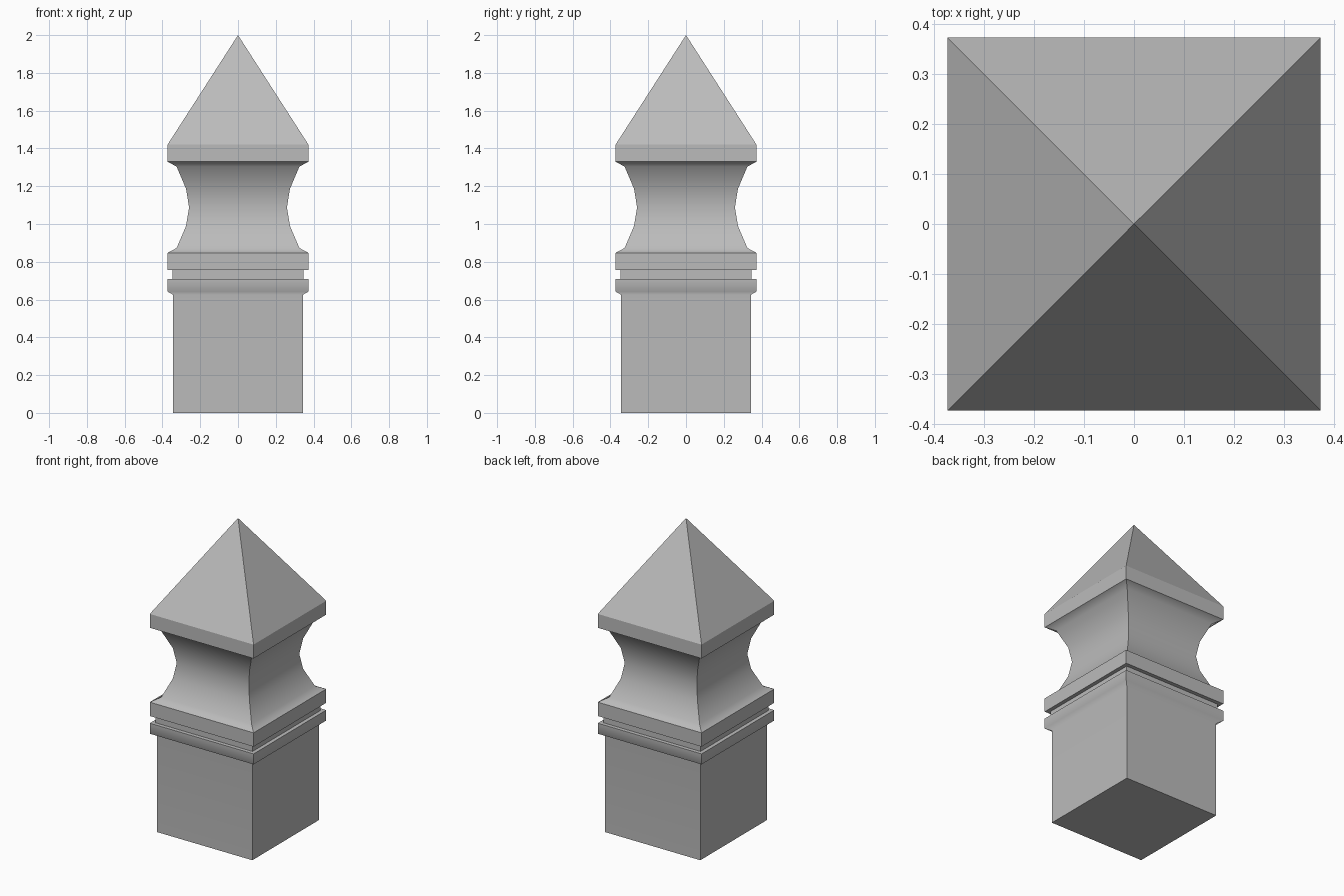
import bpy
import bmesh

cube = bpy.data.objects.get("Cube")
if cube:
    bpy.data.objects.remove(cube, do_unlink=True)

stone = bpy.data.materials.new("grey stone")
stone.use_nodes = True
GREY = (0.5, 0.5, 0.5, 1)
stone.diffuse_color = GREY
stone.node_tree.nodes["Principled BSDF"].inputs["Base Color"].default_value = GREY


def square_loft(name, profile, creases=(), closed_bottom=False):
    """Stack square rings (half width, height); mitred corners and listed rings stay sharp."""
    bm = bmesh.new()
    rings = []
    for w, z in profile:
        if w == 0:
            rings.append([bm.verts.new((0, 0, z))] * 4)
        else:
            rings.append([bm.verts.new((sx * w, sy * w, z))
                          for sx, sy in ((-1, -1), (1, -1), (1, 1), (-1, 1))])
    for low, high in zip(rings, rings[1:]):
        for i in range(4):
            j = (i + 1) % 4
            corners = dict.fromkeys((low[i], low[j], high[j], high[i]))
            bm.faces.new(list(corners)).smooth = True
    if closed_bottom:
        bm.faces.new(rings[0][::-1])
    sharp_rings = [set(rings[k]) for k in creases]
    for edge in bm.edges:
        ends = set(edge.verts)
        across = any(ends <= set(r) for r in rings)
        if not across or any(ends <= r for r in sharp_rings):
            edge.smooth = False
    bm.normal_update()
    mesh = bpy.data.meshes.new(name)
    bm.to_mesh(mesh)
    bm.free()
    mesh.materials.append(stone)
    obj = bpy.data.objects.new(name, mesh)
    bpy.context.collection.objects.link(obj)
    # Large flat faces keep their own shading beside the small mouldings
    mod = obj.modifiers.new("Weighted normals", 'WEIGHTED_NORMAL')
    mod.keep_sharp = True
    return obj


POST, BAND, NECK = 0.343, 0.373, 0.348

# Post with a flared moulding and the ledge above it
square_loft("post", [(POST, 0), (POST, 0.625), (BAND, 0.642),
                     (BAND, 0.71), (NECK, 0.71)], creases=(0, 3), closed_bottom=True)

# Recessed groove between the two bands
square_loft("groove", [(NECK, 0.71), (NECK, 0.757)])

# Band below the waist, with its underside
square_loft("collar", [(NECK, 0.757), (BAND, 0.757), (BAND, 0.847)], creases=(1,))

# Concave waist
square_loft("waist", [(BAND, 0.847), (0.325, 0.873), (0.275, 0.99), (0.259, 1.088),
                      (0.275, 1.186), (0.325, 1.304), (BAND, 1.33)])

# Cap rim and pyramid point
square_loft("cap_rim", [(BAND, 1.33), (BAND, 1.42)])
square_loft("pyramid_cap", [(BAND, 1.42), (0, 2)])
